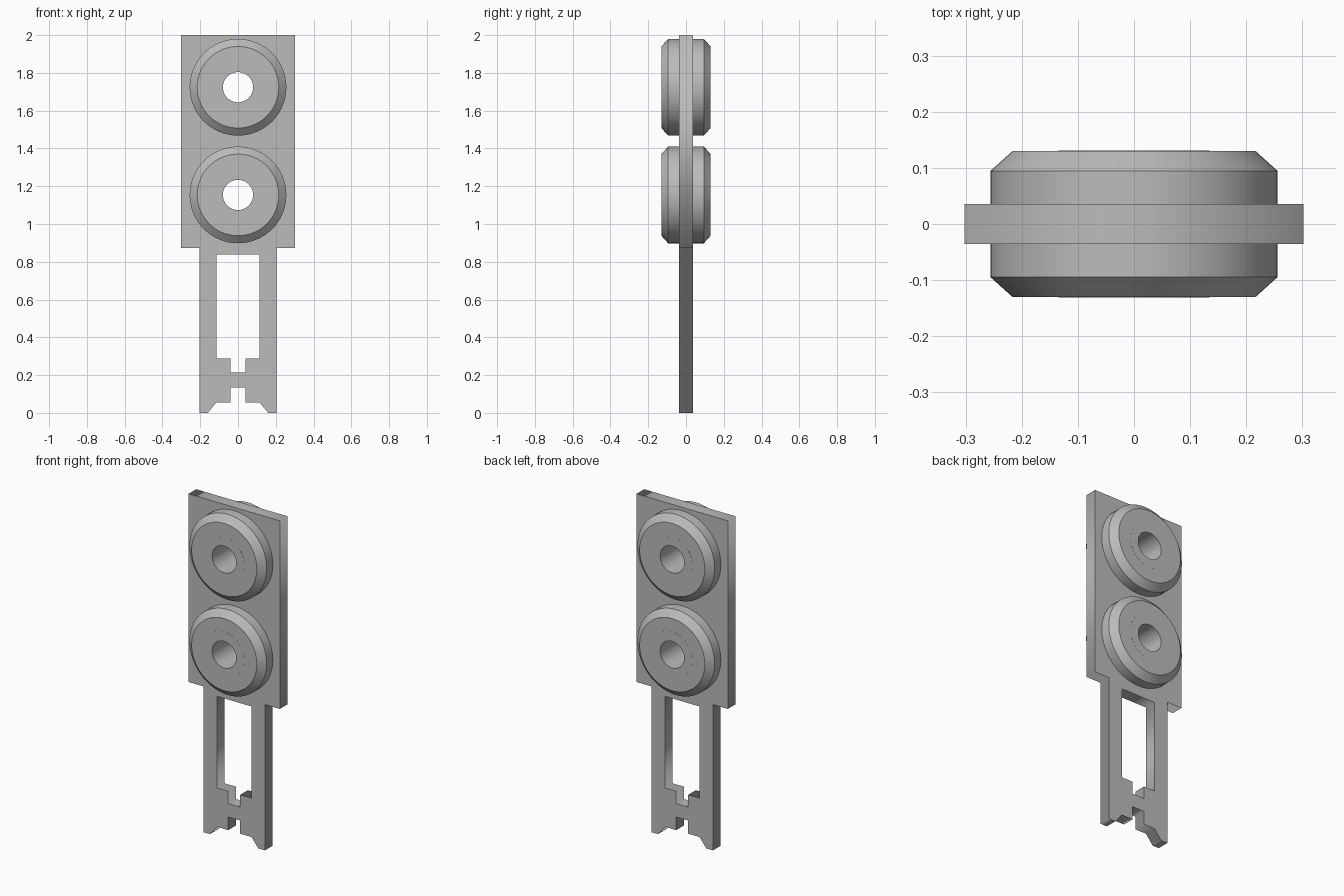
import bpy
import bmesh
from math import cos, sin, pi, radians
from mathutils import Matrix, Vector

cube = bpy.data.objects.get("Cube")
if cube:
    bpy.data.objects.remove(cube)

SEGMENTS = 64
HALF_PLATE = 0.036
ROLLER_HEIGHTS = {"lower": 1.154, "upper": 1.724}
HOLE_RADIUS = 0.08
BUSHING_RADIUS = 0.135

grey = bpy.data.materials.new("plain grey")
grey.use_nodes = True
colour = (0.5, 0.5, 0.5, 1)
grey.diffuse_color = colour
grey.node_tree.nodes["Principled BSDF"].inputs["Base Color"].default_value = colour


def add_object(name, mesh):
    mesh.materials.clear()
    mesh.materials.append(grey)
    obj = bpy.data.objects.new(name, mesh)
    bpy.context.collection.objects.link(obj)
    return obj


def mirrored(half):
    """Close a right-hand half outline with its left-hand mirror."""
    return half + [(-x, z) for x, z in reversed(half)]


def circle(radius, z):
    steps = [2 * pi * i / SEGMENTS for i in range(SEGMENTS)]
    return [(radius * cos(a), z + radius * sin(a)) for a in steps]


def plate(name, outlines, half_depth):
    """Extrude a filled outline; further outlines inside it become holes."""
    curve = bpy.data.curves.new(name, "CURVE")
    curve.dimensions = "2D"
    curve.fill_mode = "BOTH"
    curve.extrude = half_depth
    for points in outlines:
        spline = curve.splines.new("POLY")
        spline.points.add(len(points) - 1)
        for point, (x, z) in zip(spline.points, points):
            point.co = (x, z, 0, 1)
        spline.use_cyclic_u = True
    helper = bpy.data.objects.new(name + "_outline", curve)
    bpy.context.collection.objects.link(helper)
    depsgraph = bpy.context.evaluated_depsgraph_get()
    mesh = bpy.data.meshes.new_from_object(helper.evaluated_get(depsgraph))
    bpy.data.objects.remove(helper)
    mesh.transform(Matrix.Rotation(radians(90), 4, "X"))
    bm = bmesh.new()
    bm.from_mesh(mesh)
    bmesh.ops.remove_doubles(bm, verts=bm.verts, dist=0.0001)
    bmesh.ops.recalc_face_normals(bm, faces=bm.faces)
    bm.to_mesh(mesh)
    bm.free()
    return add_object(name, mesh)


def ring(name, half_profile, z):
    """Revolve a (radius, y) profile, mirrored in y, around the y axis."""
    profile = half_profile + [(r, -y) for r, y in reversed(half_profile)]
    bm = bmesh.new()
    verts = [bm.verts.new((r, y, 0)) for r, y in profile]
    edges = [bm.edges.new((verts[i - 1], verts[i])) for i in range(len(verts))]
    bmesh.ops.spin(bm, geom=verts + edges, cent=(0, 0, 0), axis=(0, 1, 0),
                   angle=2 * pi, steps=SEGMENTS, use_duplicate=False)
    bmesh.ops.remove_doubles(bm, verts=bm.verts, dist=0.0001)
    bmesh.ops.recalc_face_normals(bm, faces=bm.faces)
    bmesh.ops.translate(bm, verts=bm.verts, vec=Vector((0, 0, z)))
    mesh = bpy.data.meshes.new(name)
    bm.to_mesh(mesh)
    bm.free()
    obj = add_object(name, mesh)
    bpy.ops.object.select_all(action="DESELECT")
    obj.select_set(True)
    bpy.context.view_layer.objects.active = obj
    bpy.ops.object.shade_smooth_by_angle(angle=radians(25))
    return obj


# Flat carrier: wide head, two legs, notched foot
body = mirrored([(0.04, 0.135), (0.04, 0.056), (0.114, 0.056), (0.16, 0),
                 (0.204, 0), (0.204, 0.873), (0.302, 0.873), (0.302, 2)])
# Keyhole window between the legs
window = mirrored([(0.04, 0.215), (0.04, 0.289), (0.114, 0.289), (0.114, 0.838)])
bores = [circle(BUSHING_RADIUS, z) for z in ROLLER_HEIGHTS.values()]
plate("carrier_plate", [body, window] + bores, HALF_PLATE)

# Chamfered rollers, each with a bushing through the carrier
for place, z in ROLLER_HEIGHTS.items():
    ring(place + "_roller", [(BUSHING_RADIUS, 0.1305), (0.216, 0.1305), (0.256, 0.0945)], z)
    ring(place + "_bushing", [(HOLE_RADIUS, 0.131), (BUSHING_RADIUS, 0.131)], z)
